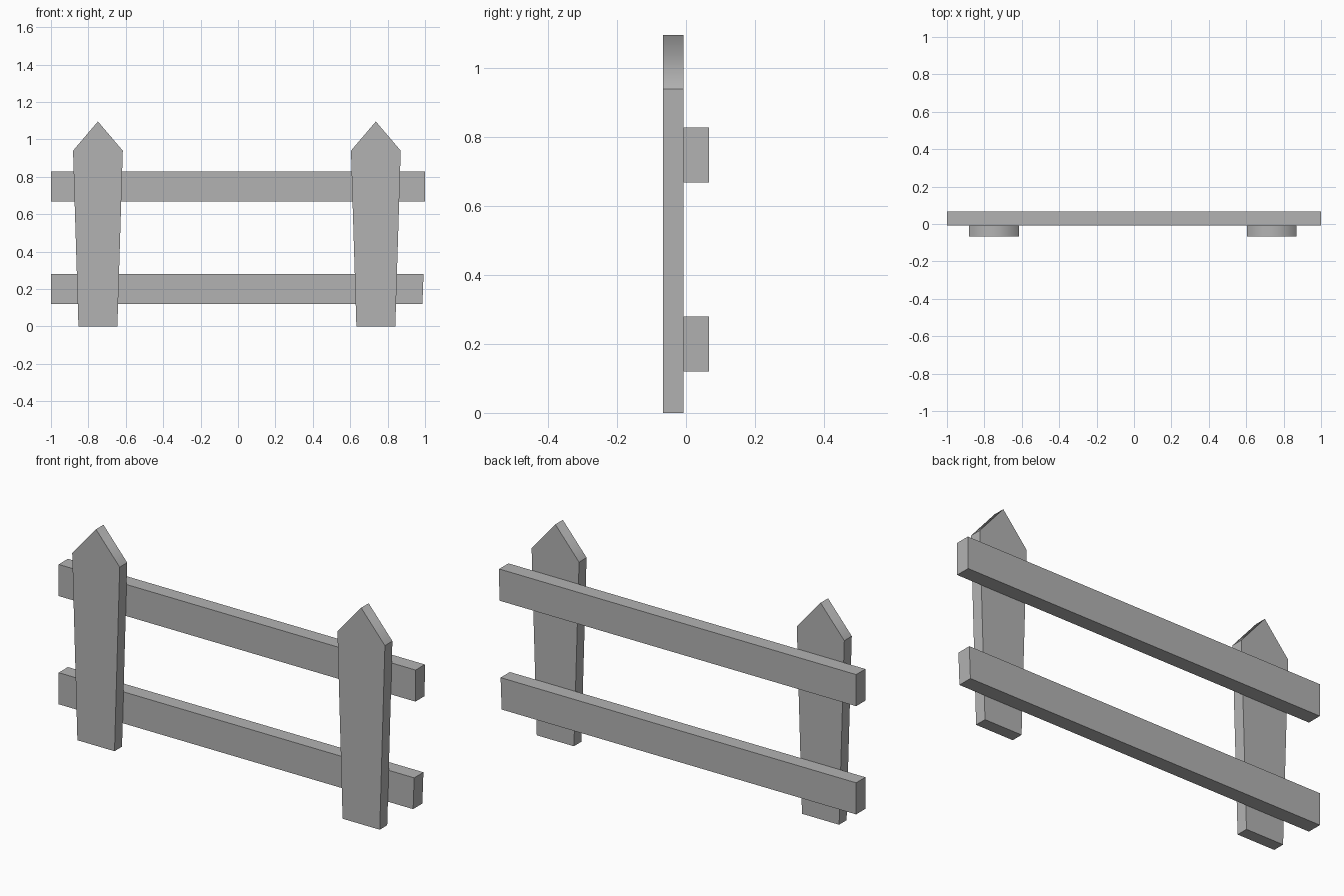
import bpy
import bmesh

cube = bpy.data.objects.get("Cube")
if cube:
    bpy.data.objects.remove(cube, do_unlink=True)

# Single grey colour
GREY = (0.45, 0.45, 0.45, 1.0)
grey = bpy.data.materials.new("plain grey")
grey.use_nodes = True
grey.diffuse_color = GREY
grey.node_tree.nodes["Principled BSDF"].inputs["Base Color"].default_value = GREY


def plank(name, outline, y_front, y_back):
    """Extrude an x-z outline from the front plane to the back plane."""
    bm = bmesh.new()
    face = bm.faces.new([bm.verts.new((x, y_front, z)) for x, z in outline])
    side = bmesh.ops.extrude_face_region(bm, geom=[face])["geom"]
    moved = [v for v in side if isinstance(v, bmesh.types.BMVert)]
    bmesh.ops.translate(bm, verts=moved, vec=(0, y_back - y_front, 0))
    bmesh.ops.recalc_face_normals(bm, faces=bm.faces)

    # Sloped tip faces blend softly over the ridge; all other edges stay sharp
    for f in bm.faces:
        f.smooth = f.normal.z > 0.3 and abs(f.normal.x) > 0.3
    for e in bm.edges:
        e.smooth = all(f.smooth for f in e.link_faces)

    mesh = bpy.data.meshes.new(name)
    bm.to_mesh(mesh)
    bm.free()
    mesh.materials.append(grey)
    obj = bpy.data.objects.new(name, mesh)
    bpy.context.collection.objects.link(obj)
    return obj


# Tapered pointed pickets at the front
PICKET = [(-0.104, 0), (0.104, 0), (0.133, 0.94), (0, 1.096), (-0.133, 0.94)]
for name, centre in (("right_picket", -0.749), ("left_picket", 0.737)):
    plank(name, [(centre + x, z) for x, z in PICKET], -0.067, -0.007)

# Horizontal rails behind the pickets, lower one slightly shorter
rails = (
    ("lower_rail", 0.12, 0.28, 0.986, 0.992),
    ("upper_rail", 0.668, 0.828, 0.999, 1.0),
)
for name, low, high, end_low, end_high in rails:
    outline = [(-1, low), (end_low, low), (end_high, high), (-1, high)]
    plank(name, outline, -0.007, 0.067)
